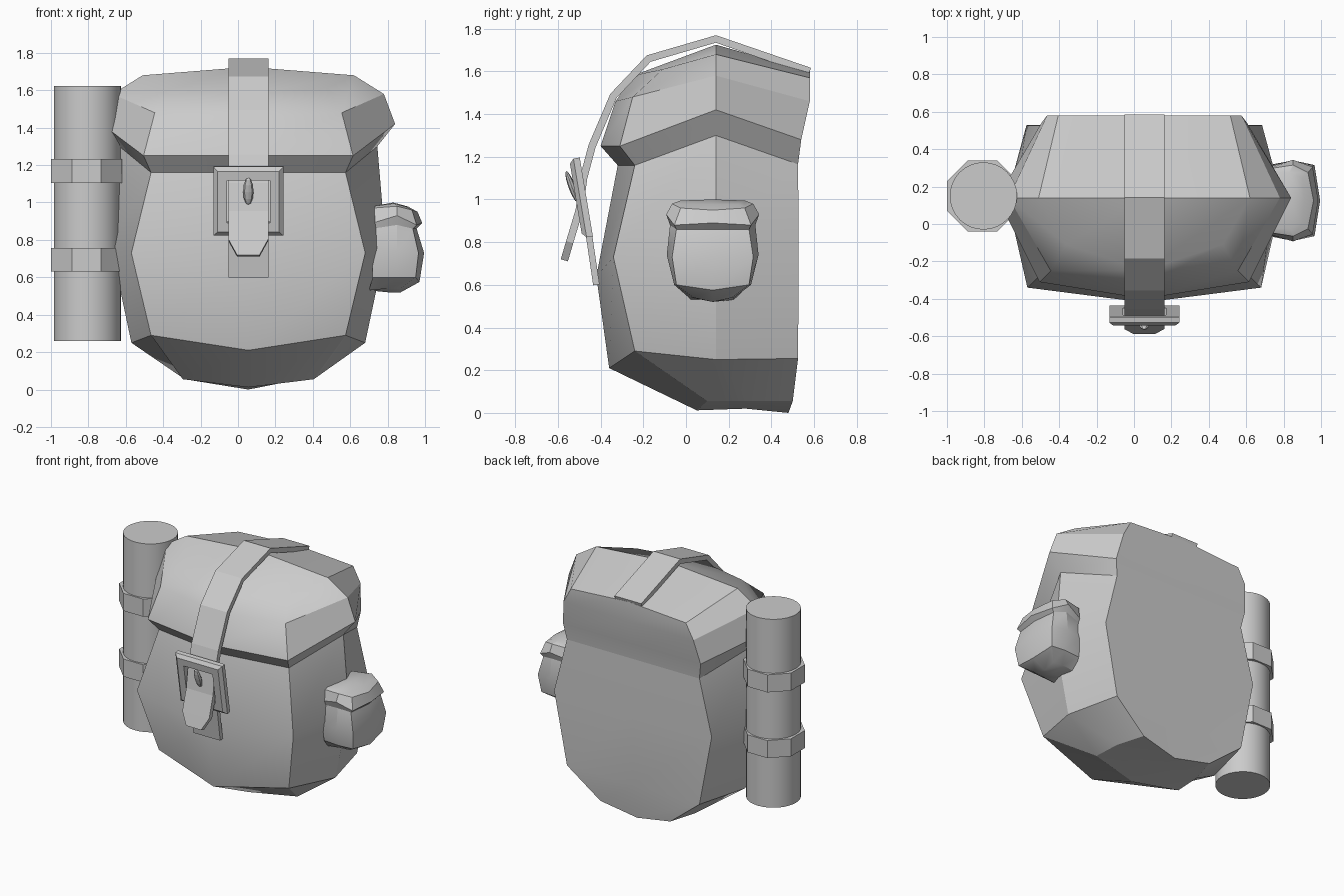
import bpy, bmesh, math
from mathutils import Matrix

if "Cube" in bpy.data.objects:
    bpy.data.objects.remove(bpy.data.objects["Cube"])

CX = 0.055  # the pack itself sits slightly right of the origin


def add_object(name, verts, faces, smooth=28):
    mesh = bpy.data.meshes.new(name)
    mesh.from_pydata(verts, [], faces)
    bm = bmesh.new()
    bm.from_mesh(mesh)
    bmesh.ops.recalc_face_normals(bm, faces=bm.faces)
    bm.to_mesh(mesh)
    bm.free()
    ob = bpy.data.objects.new(name, mesh)
    bpy.context.collection.objects.link(ob)
    if smooth:
        bpy.ops.object.select_all(action='DESELECT')
        ob.select_set(True)
        bpy.context.view_layer.objects.active = ob
        bpy.ops.object.shade_smooth_by_angle(angle=math.radians(smooth))
    return ob


def shell(name, rings, cap, place):
    """Mirrored loft. Each ring: front centre, front corner, side, back corner,
    (back centre). cap = (ring index, middle point)."""
    verts, faces = [], []
    for ring in rings:
        half = list(ring)
        if len(half) == 4:
            half.append((0, half[3][1], half[3][2]))
        loop = half + [(-x, y, z) for x, y, z in half[3:0:-1]]
        verts += loop
    for r in range(len(rings) - 1):
        for i in range(8):
            j = (i + 1) % 8
            faces.append((r*8 + i, r*8 + j, r*8 + 8 + j, r*8 + 8 + i))
    b, m = cap[0] * 8, len(verts)
    verts.append(cap[1])
    for i in range(0, 8, 4):
        faces.append((b + i, b + i + 1, b + i + 2, m))
        faces.append((m, b + i + 2, b + i + 3, b + (i + 4) % 8))
    # side points are at loop indices 2 and 6
    return add_object(name, [place(*v) for v in verts], faces)


def ribbon(name, path, t):
    """Flat strap through (y, z, half width) points."""
    verts = [(CX + s * w, y, z) for y, z, w in path for s in (-1, 1)]
    faces = [(2*i, 2*i + 1, 2*i + 3, 2*i + 2) for i in range(len(path) - 1)]
    ob = add_object(name, verts, faces, 0)
    mod = ob.modifiers.new("thickness", 'SOLIDIFY')
    mod.thickness, mod.offset = t, 0
    return ob


def prism(name, r, z0, z1, n, x, y, turn=0):
    ang = [2 * math.pi * i / n + turn for i in range(n)]
    verts = [(x + r * math.cos(a), y + r * math.sin(a), z) for z in (z0, z1) for a in ang]
    faces = [(i, (i + 1) % n, n + (i + 1) % n, n + i) for i in range(n)]
    faces += [tuple(range(n)), tuple(range(n, 2 * n))]
    return add_object(name, verts, faces)


on_pack = lambda x, y, z: (CX + x, y, z)
on_side = lambda u, d, z: (d, 0.125 + u, z)

# Main bag
bag_top = [(0, -.32, 1.16), (.52, -.24, 1.16), (.69, .14, 1.30), (.53, .525, 1.165)]
shell("bag_body", [
    [(0, .05, .012), (.35, .10, .055), (.34, .30, .055), (.28, .50, .055), (0, .48, 0)],
    [(0, -.36, .21), (.52, -.24, .29), (.625, .14, .25), (.53, .525, .255)],
    [(0, -.42, .64), (.625, -.34, .73), (.735, .14, .77), (.63, .528, .77)],
    bag_top], (0, (0, .28, .02)), on_pack)

# Lid flap
shell("bag_lid", [
    bag_top,
    [(0, -.40, 1.25), (.56, -.31, 1.25), (.785, .14, 1.42), (.55, .54, 1.28)],
    [(0, -.33, 1.46), (.50, -.25, 1.48), (.725, .14, 1.58), (.52, .58, 1.46)],
    [(0, -.25, 1.58), (.42, -.11, 1.61), (.565, .14, 1.68), (.46, .58, 1.57), (0, .58, 1.60)]],
    (3, (0, .14, 1.725)), on_pack)

# Side pouch and its flap
pouch_top = [(0, .955, .86), (.17, .935, .86), (.20, .85, .88), (.17, .72, .86)]
shell("pouch_body", [
    [(0, .87, .52), (.09, .87, .54), (.10, .80, .54), (.10, .70, .53)],
    [(0, .97, .575), (.17, .95, .60), (.18, .85, .60), (.17, .72, .60)],
    [(0, .995, .73), (.19, .965, .73), (.215, .85, .74), (.19, .72, .73)],
    pouch_top], (0, (0, .8, .52)), on_side)
shell("pouch_flap", [
    pouch_top,
    [(0, .985, .89), (.18, .955, .88), (.218, .85, .93), (.18, .72, .89)],
    [(0, .96, .95), (.15, .93, .96), (.19, .85, .98), (.17, .72, .97)],
    [(0, .91, .978), (.12, .90, .978), (.15, .83, .995), (.15, .72, .98)]],
    (3, (0, .83, 1.0)), on_side)

# Closing strap over the lid, with its tapered tongue, and the lower strap
W = .107
ribbon("lid_strap", [(.58, 1.60, W), (.14, 1.752, W), (-.175, 1.66, W), (-.34, 1.485, W),
                     (-.44, 1.25, W), (-.48, 1.10, W), (-.50, .95, W),
                     (-.545, .80, W), (-.57, .715, .06)], .035)
ribbon("lower_strap", [(-.42, .60, W), (-.46, .87, W)], .03)

# Buckle frame: bevelled square ring, tilted to follow the strap
profile = [(.187, 0), (.187, -.03), (.165, -.05), (.115, -.05), (.115, 0)]
corners = [(-1, -1), (1, -1), (1, 1), (-1, 1)]
n = len(profile)
buckle = add_object("buckle_frame",
    [(sx * h, d, sz * h) for sx, sz in corners for h, d in profile],
    [(c*n + p, c*n + (p+1) % n, (c+1) % 4*n + (p+1) % n, (c+1) % 4*n + p)
     for c in range(4) for p in range(n)], 0)
buckle.location = (CX, -.467, 1.012)
buckle.rotation_euler.x = math.radians(9.5)

# Buckle prong
mesh = bpy.data.meshes.new("buckle_prong")
bm = bmesh.new()
bmesh.ops.create_uvsphere(bm, u_segments=8, v_segments=6, radius=1,
                          matrix=Matrix.Diagonal((.028, .016, .078, 1)))
bm.to_mesh(mesh)
bm.free()
prong = bpy.data.objects.new("buckle_prong", mesh)
bpy.context.collection.objects.link(prong)
prong.location = (CX, -.535, 1.06)
prong.rotation_euler.x = math.radians(20)

# Bedroll with two octagonal bands
prism("bedroll", .18, .26, 1.622, 32, -.805, .15)
for i, z in enumerate((.63, 1.105)):
    prism(f"bedroll_band_{i + 1}", .206, z, z + .127, 8, -.81, .15, math.pi / 8)
